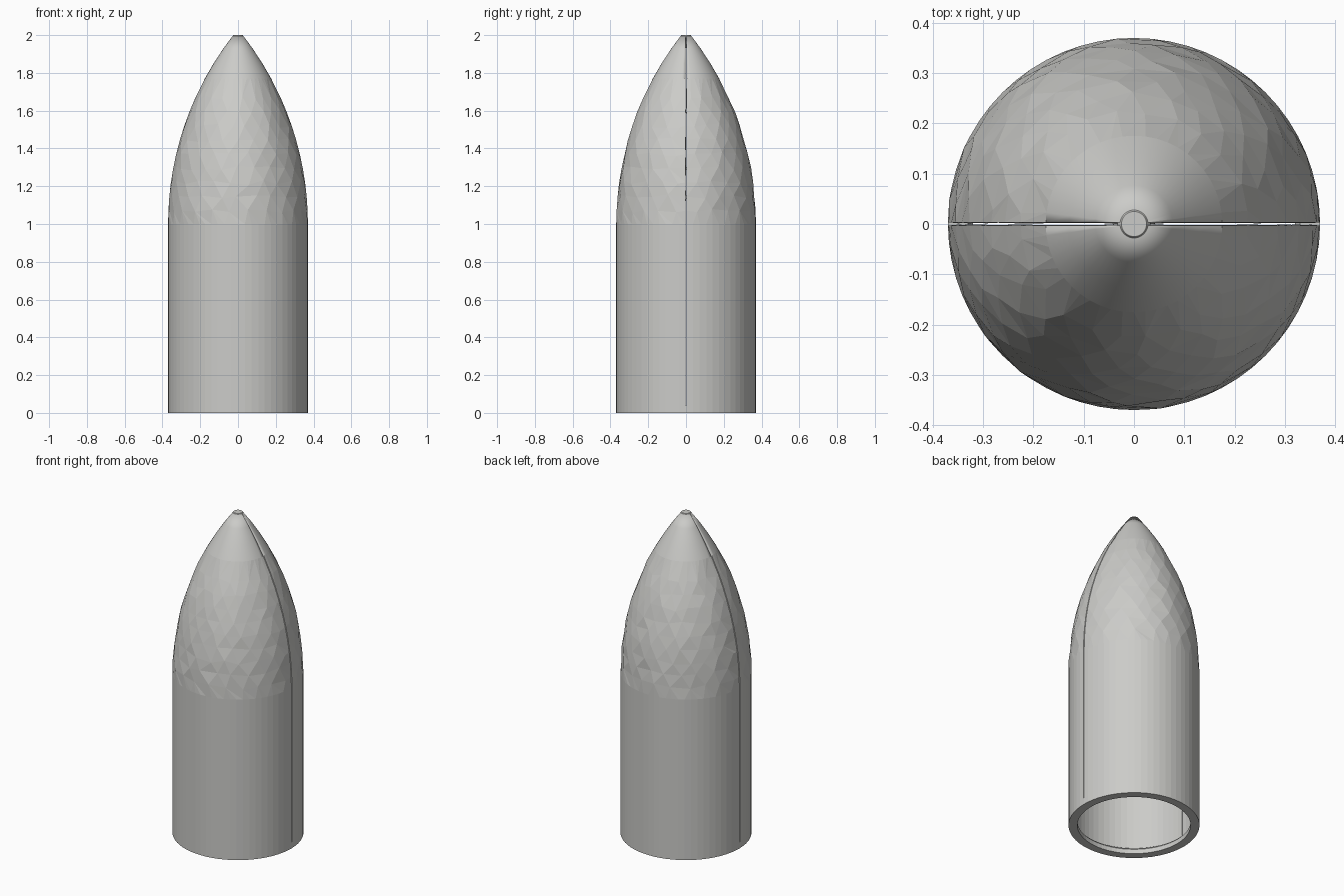
import bpy, bmesh, math, random

random.seed(4)
cube = bpy.data.objects.get("Cube")
if cube:
    bpy.data.objects.remove(cube, do_unlink=True)

RADIUS, TIP, SHOULDER, TOP = 0.37, 0.025, 1.0, 2.0
GAP = 0.003      # half width of the seam between the shells
RIM = 0.04       # height of the base ring

grey = bpy.data.materials.new("light grey")
grey.use_nodes = True
colour = (0.6, 0.6, 0.58, 1)
grey.diffuse_color = colour
grey.node_tree.nodes["Principled BSDF"].inputs["Base Color"].default_value = colour


def add_object(name, bm):
    mesh = bpy.data.meshes.new(name)
    bm.to_mesh(mesh)
    bm.free()
    mesh.materials.append(grey)
    obj = bpy.data.objects.new(name, mesh)
    bpy.context.collection.objects.link(obj)
    return obj


def ogive(z):
    """Outer radius at height z: straight wall, then an arc to the blunt tip."""
    t = max(0, z - SHOULDER)
    drop, length = RADIUS - TIP, TOP - SHOULDER
    rho = (drop * drop + length * length) / (2 * drop)
    return RADIUS - rho + math.sqrt(rho * rho - t * t)


def make_row(bm, z, count, stagger=False, rough=0.0):
    """Half circle of vertices, with the ends held at the seam."""
    if stagger:
        params = [0] + [(i + 0.5) / count for i in range(count)] + [1]
    else:
        params = [i / count for i in range(count + 1)]
    row = []
    for p in params:
        inside = 0 < p < 1
        a = math.pi * (p + (random.uniform(-rough, rough) if inside else 0))
        h = z + (random.uniform(-rough, rough) if inside else 0)
        r = ogive(h) + (random.uniform(-rough, rough) * 0.25 if inside else 0)
        row.append((a, bm.verts.new((r * math.cos(a), max(GAP, r * math.sin(a)), h))))
    return row


def bridge(bm, low, high):
    """Join two rows of any vertex counts with triangles."""
    i = j = 0
    while i < len(low) - 1 or j < len(high) - 1:
        step_low = j == len(high) - 1 or (
            i < len(low) - 1 and low[i + 1][0] <= high[j + 1][0])
        if step_low:
            bm.faces.new((low[i][1], low[i + 1][1], high[j][1]))
            i += 1
        else:
            bm.faces.new((low[i][1], high[j + 1][1], high[j][1]))
            j += 1


def half_shell(name, turn):
    bm = bmesh.new()
    # Straight wall
    rows = [make_row(bm, RIM, 32), make_row(bm, SHOULDER, 32)]
    # Faceted nose, with staggered rows
    for k in range(9):
        rows.append(make_row(bm, 1.07 + 0.075 * k, 12, k % 2 == 0, 0.012))
    # Smooth tip
    for z in (1.77, 1.85, 1.93, TOP - 0.004):
        rows.append(make_row(bm, z, 24))
    for low, high in zip(rows, rows[1:]):
        bridge(bm, low, high)
    for f in bm.faces:
        f.smooth = f.calc_center_median().z > 1.77
    obj = add_object(name, bm)
    obj.rotation_euler.z = turn
    solid = obj.modifiers.new("Thickness", "SOLIDIFY")
    solid.thickness = 0.015
    solid.offset = -1
    return obj


half_shell("back_shell", 0)
half_shell("front_shell", math.pi)


def lathe(name, profile, closed, segments=64):
    bm = bmesh.new()
    loops = [[bm.verts.new((r * math.cos(a), r * math.sin(a), z))
              for a in (2 * math.pi * s / segments for s in range(segments))]
             for r, z in profile]
    pairs = list(zip(loops, loops[1:]))
    if closed:
        pairs.append((loops[-1], loops[0]))
    else:
        bm.faces.new(loops[0])
        bm.faces.new(loops[-1])
    for a, b in pairs:
        for s in range(segments):
            n = (s + 1) % segments
            bm.faces.new((a[s], a[n], b[n], b[s]))
    bmesh.ops.recalc_face_normals(bm, faces=bm.faces)
    return add_object(name, bm)


# Base ring with a small inner lip, and the cap that joins the two shells
lathe("base_ring", [(RADIUS, 0), (RADIUS, RIM), (0.33, RIM), (0.32, RIM - 0.012),
                    (0.32, 0)], True)
lathe("tip_cap", [(TIP + 0.008, TOP - 0.012), (TIP, TOP)], False, 32)
